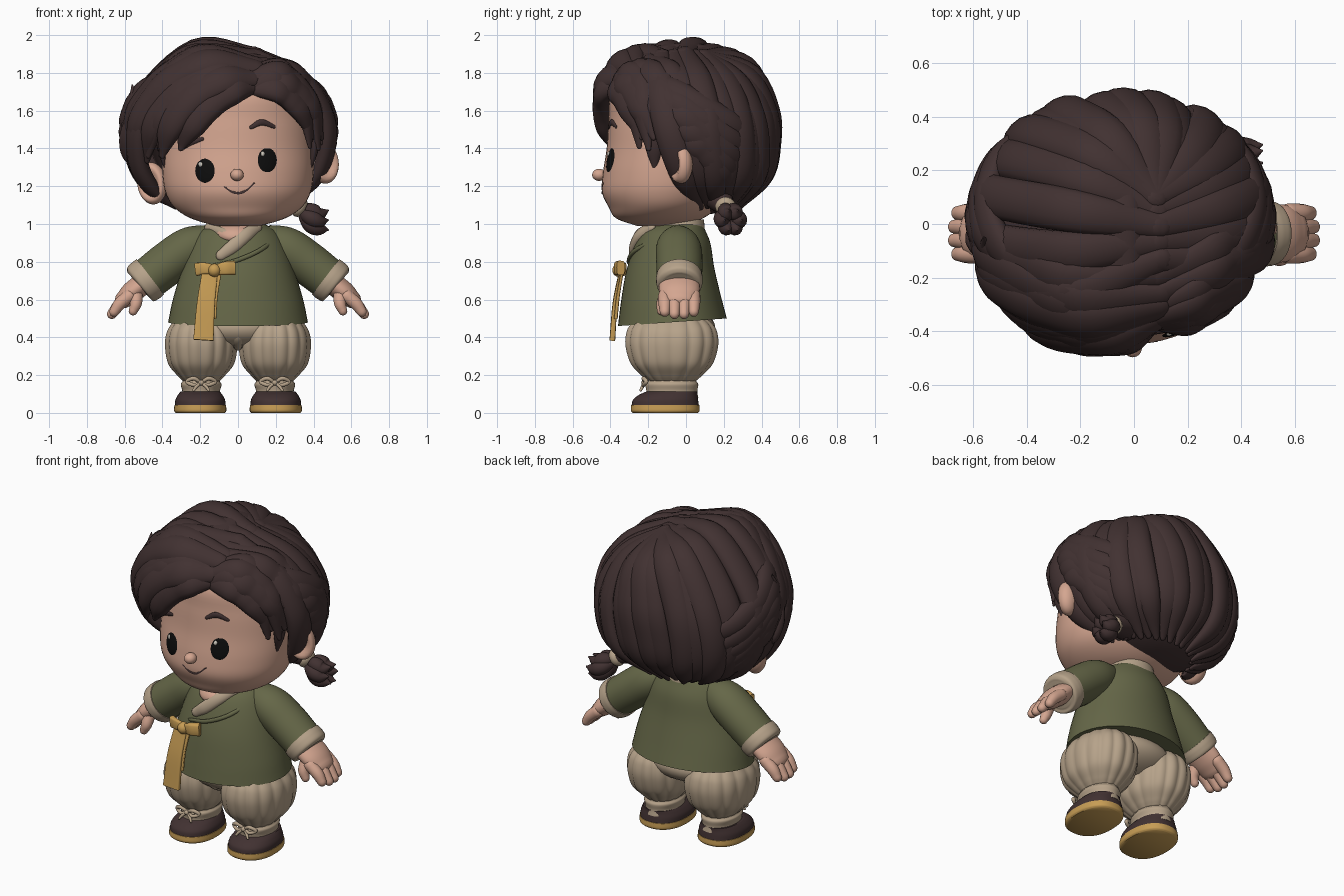
import bpy, bmesh, math
from mathutils import Vector

if "Cube" in bpy.data.objects:
    bpy.data.objects.remove(bpy.data.objects["Cube"])


def material(name, *rgb):
    m = bpy.data.materials.new(name)
    m.use_nodes = True
    m.diffuse_color = (*rgb, 1)
    bsdf = next(n for n in m.node_tree.nodes if n.type == "BSDF_PRINCIPLED")
    bsdf.inputs["Base Color"].default_value = (*rgb, 1)
    return m


SKIN = material("skin", .66, .38, .28)
HAIR = material("dark brown", .053, .031, .031)
GREEN = material("olive green", .13, .135, .064)
BEIGE = material("beige cloth", .47, .365, .255)
GOLD = material("ochre", .57, .335, .09)
BLACK = material("eye black", .004, .004, .004)
GLINT = material("eye glint", .6, .57, .5)


# ---- helpers ----
def smooth_path(points, n=6):
    v = [Vector(p) for p in points]
    v = [v[0] * 2 - v[1]] + v + [v[-1] * 2 - v[-2]]
    out = []
    for a, b, c, d in zip(v, v[1:], v[2:], v[3:]):
        for k in range(n):
            t = k / n
            out.append((b * 2 + (c - a) * t + (a * 2 - b * 5 + c * 4 - d) * t * t
                        + (b * 3 - a - c * 3 + d) * t ** 3) / 2)
    return out + [v[-2]]


def finish(name, bm, mat):
    bmesh.ops.recalc_face_normals(bm, faces=bm.faces)
    me = bpy.data.meshes.new(name)
    bm.to_mesh(me)
    bm.free()
    me.materials.append(mat)
    me.shade_smooth()
    me.set_sharp_from_angle(angle=math.radians(50))
    ob = bpy.data.objects.new(name, me)
    bpy.context.scene.collection.objects.link(ob)
    return ob


def bridge(name, rings, mat):
    bm = bmesh.new()
    loops = [[bm.verts.new(p) for p in ring] for ring in rings]
    n = len(loops[0])
    for a, b in zip(loops, loops[1:]):
        for i in range(n):
            j = (i + 1) % n
            bm.faces.new((a[i], a[j], b[j], b[i]))
    bm.faces.new(loops[0])
    bm.faces.new(loops[-1])
    return finish(name, bm, mat)


def rounded(angle, power):
    c, s = math.cos(angle), math.sin(angle)
    return (math.copysign(abs(c) ** (2 / power), c), math.copysign(abs(s) ** (2 / power), s))


def loft(name, rows, mat, x=0, seg=48, power=2, pleat=0, folds=8, tilt=0):
    """Rows are (z, half width, half depth, centre y)."""
    rings = []
    for z, rx, ry, cy in smooth_path(rows):
        ring = []
        for i in range(seg):
            a = math.tau * i / seg
            c, s = rounded(a, power)
            k = 1 - pleat * (1 - abs(math.sin(folds * a)))
            ring.append((x + rx * c * k, cy + ry * s * k, z + tilt * ry * s))
        rings.append(ring)
    return bridge(name, rings, mat)


def front_y(rows, x, z):
    """Front surface of a loft at x and z."""
    fine = smooth_path(rows)
    z = min(max(z, fine[0][0]), fine[-1][0])
    for a, b in zip(fine, fine[1:]):
        if z <= b[0]:
            r = a.lerp(b, (z - a[0]) / (b[0] - a[0]))
            return r[3] - r[2] * math.sqrt(max(0, 1 - (x / r[1]) ** 2))


def tube(name, points, mat, flat=1, up=(0, 1, 0), centre=None, round_ends=True, power=2, seg=14):
    """Sweep through (x, y, z, radius) points; flat scales the section along up."""
    path = smooth_path(points)
    spots = [(p.to_3d(), p[3]) for p in path]
    tans = [(spots[min(i + 1, len(spots) - 1)][0] - spots[max(i - 1, 0)][0]).normalized()
            for i in range(len(spots))]
    stations = [(p, r, t) for (p, r), t in zip(spots, tans)]
    if round_ends:
        (p, r, t), (q, s, u) = stations[0], stations[-1]
        caps = [math.radians(d) for d in (25, 50, 70, 86)]
        stations = ([(p - t * r * math.sin(a), r * math.cos(a), t) for a in reversed(caps)] + stations
                    + [(q + u * s * math.sin(a), s * math.cos(a), u) for a in caps])
    rings = []
    for p, r, t in stations:
        side = t.cross(p - centre if centre else Vector(up)).normalized()
        n = side.cross(t)
        ring = []
        for i in range(seg):
            c, s = rounded(math.tau * (i + .5) / seg, power)
            ring.append(p + side * r * c + n * r * flat * s)
        rings.append(ring)
    return bridge(name, rings, mat)


def stroke(name, rows, points, mat, flat=.4):
    return tube(name, [(x, front_y(rows, x, z), z, r) for x, z, r in points], mat, flat)


def decal(name, rows, cx, cz, w, h, mat, lift):
    rings = []
    for k in (1, .9, .6, .3, .05):
        ring = []
        for i in range(28):
            a = math.tau * i / 28
            x, z = cx + w * k * math.cos(a), cz + h * k * math.sin(a)
            ring.append((x, front_y(rows, x, z) + .002 - lift * math.sqrt(1.01 - k * k), z))
        rings.append(ring)
    return bridge(name, rings, mat)


def ball(name, loc, size, mat, tilt=0):
    bm = bmesh.new()
    bmesh.ops.create_uvsphere(bm, u_segments=28, v_segments=18, radius=1)
    ob = finish(name, bm, mat)
    ob.location, ob.scale, ob.rotation_euler[1] = loc, size, tilt
    return ob


# ---- head and face ----
HEAD = [(.99, .12, .12, -.14), (1.03, .25, .23, -.14), (1.09, .34, .29, -.12), (1.17, .385, .335, -.11),
        (1.27, .4, .34, -.1), (1.4, .4, .34, -.08), (1.55, .385, .335, -.075), (1.7, .34, .32, -.07),
        (1.82, .2, .2, -.04)]
loft("head", HEAD, SKIN)
loft("neck", [(.9, .11, .1, -.07), (1.08, .11, .1, -.07)], SKIN)
ball("nose", (-.005, -.46, 1.26), (.035, .037, .032), SKIN)
for label, x, z in (("left", .155, 1.338), ("right", -.175, 1.282)):
    decal(label + "_eye", HEAD, x, z, .052, .065, BLACK, .009)
    decal(label + "_eye_glint", HEAD, x - .023, z + .033, .012, .015, GLINT, .015)
stroke("left_brow", HEAD, [(.07, 1.512, .01), (.125, 1.538, .017), (.19, 1.515, .01)], HAIR, .6)
stroke("right_brow", HEAD, [(-.29, 1.4, .009), (-.25, 1.43, .016), (-.19, 1.45, .01)], HAIR, .6)
stroke("mouth", HEAD, [(-.07, 1.195, .004), (-.02, 1.166, .006), (.03, 1.17, .006), (.085, 1.215, .004)], HAIR)

# ears with a hollow front
for label, side, z in (("left", 1, 1.325), ("right", -1, 1.215)):
    ear = ball(label + "_ear", (side * .455, -.03, z), (.082, .062, .112), SKIN, -.15)
    ear.rotation_euler[2] = side * .45
    for v in ear.data.vertices:
        r = math.hypot(v.co.x, v.co.z)
        if v.co.y < 0 and r < .8:
            v.co.y *= .2 + .8 * (r / .8) ** 2

# ---- hair ----
CROWN = Vector((-.05, 0, 1.5))
REACH = (.525, .452, .474)


def scalp(p, lift=1):
    """Project onto the hair volume: full at the forehead and nape, sloping at the upper sides."""
    d = Vector(p) - CROWN
    n = d.normalized()
    e = 2.05 + max(0, -n.y * n.z) - .9 * max(0, n.z * abs(n.x))
    k = sum(abs(d[i] / REACH[i]) ** e for i in range(3)) ** (1 / e)
    return CROWN + d * (lift / k)


bm = bmesh.new()
bmesh.ops.create_uvsphere(bm, u_segments=64, v_segments=48, radius=1)
for v in bm.verts:
    v.co = scalp(CROWN + v.co, .97)
    if v.co.z > 1.6 and v.co.y < .3:
        v.co = CROWN + (v.co - CROWN) * (1 - .12 * math.exp(-((v.co.x - .09) / .06) ** 2))


def bare(c):
    return c.y < -.12 and c.z < 1.72 or c.y < .04 and c.z < 1.42


bmesh.ops.delete(bm, geom=[f for f in bm.faces if bare(f.calc_center_median())], context="FACES")
cap = finish("hair_cap", bm, HAIR)
shell = cap.modifiers.new("thickness", "SOLIDIFY")
shell.thickness, shell.offset = .08, -1


def lock(name, a, b, r, bow, lift=1, root=.91):
    a, b, bow = Vector(a), Vector(b), Vector(bow)
    pts = []
    for t, k in ((0, .6), (.2, 1), (.4, 1), (.6, 1), (.8, .85), (1, .2)):
        p = scalp(a.lerp(b, t) + bow * 4 * t * (1 - t), lift * (root if t == 0 else 1))
        pts.append((*p, r * k))
    tube(name, pts, HAIR, .62, centre=CROWN)


def parting(t):
    return Vector((.085, -.44, 1.78)).lerp(Vector((.1, .12, 1.95)), t)


def outward(side, degrees, reach, z=0):
    a = math.radians(degrees)
    return Vector((side * reach * math.sin(a), -reach * math.cos(a), z))


BASE = Vector((CROWN.x, 0, 0))
for side, label, first in ((1, "left", 62), (-1, "right", 50)):
    # locks falling from the parting all round the head, swept backwards
    for i in range(14):
        deg = first + i * (175 - first) / 13
        low = deg > 98
        z = 1.07 if low else (1.46 if side > 0 else 1.36)
        end = BASE + outward(side, deg, .3 if low else .5, z)
        bow = outward(side, deg - (26 if 98 < deg < 165 else 6), .26, 0 if low else .14)
        lock(f"{label}_lock_{i}", parting(min(1, i / 9)), end, .082, bow, .985 + .025 * (i % 2))
    # long locks sweeping over the sides to the back
    for j in range(5):
        start = BASE + outward(side, 56 + 7 * j, .46, 1.82 - .08 * j)
        end = BASE + outward(side, 150 - 5 * j, .4, 1.42 - .07 * j)
        lock(f"{label}_swept_lock_{j}", start, end, .075, outward(side, 102, .26), 1.015, .97)
    # sideburn in front of the ear
    tube(label + "_sideburn", [(side * .41, -.18, 1.52, .055), (side * .405, -.17, 1.4, .045),
                               (side * .385, -.165, 1.29, .008)], HAIR, .5, up=(1, 0, 0))

# fringe, parted off centre
right_tips = [(-.31, -.4, 1.4), (-.41, -.34, 1.36), (-.5, -.22, 1.33), (-.55, -.1, 1.3), (-.58, .02, 1.32)]
for i, tip in enumerate(right_tips):
    h = .05 + .035 * i
    lock(f"right_fringe_{i}", parting(.08 * i), tip, .092, (-h, -h / 2, h), .995 + .025 * (i % 2), .93)
left_tips = [(.385, -.25, 1.41), (.43, -.2, 1.4), (.46, -.14, 1.43)]
for i, tip in enumerate(left_tips):
    lock(f"left_fringe_{i}", parting(.1 * i), tip, .075, (.16, -.04, .22), .995 + .025 * (i % 2), .93)
tube("hair_flick", [(-.36, -.28, 1.7, .05), (-.49, -.16, 1.65, .05), (-.545, -.09, 1.66, .03),
                    (-.56, -.05, 1.735, .004)], HAIR, .8)
tube("right_temple_curl", [(-.54, -.1, 1.55, .06), (-.575, -.06, 1.45, .055), (-.57, -.02, 1.36, .04),
                           (-.52, -.02, 1.31, .008)], HAIR, .8)

# side ponytail and its tie
tube("ponytail_root", [(.2, .16, 1.16, .09), (.33, .21, 1.09, .045)], HAIR)
ball("ponytail_tie", (.325, .21, 1.09), (.04, .055, .055), BEIGE, .5)
for i in range(6):
    a = math.tau * i / 6
    dy, dz = .045 * math.cos(a), .045 * math.sin(a)
    tube(f"ponytail_lock_{i}", [(.33, .21, 1.07, .02), (.38, .23 + dy * .9, 1.035 + dz * .9, .042),
                                (.43, .24 + dy, 1.015 + dz, .038), (.475, .25 + dy, 1.02 + dz * 1.3, .006)], HAIR)

# ---- jacket ----
JACKET = [(.48, .37, .288, -.072), (.6, .345, .265, -.08), (.75, .3, .235, -.085), (.88, .255, .205, -.075),
          (.96, .205, .17, -.07), (1.0, .14, .14, -.055)]
loft("jacket", JACKET, GREEN, tilt=.07)
loft("collar_band", [(.96, .165, .15, -.05), (1.025, .135, .135, -.04)], BEIGE)
decal("neck_opening", JACKET, -.02, .96, .09, .05, SKIN, .03)
stroke("collar_under", JACKET, [(-.16, .985, .022), (-.08, .955, .024), (-.02, .92, .02)], BEIGE, .6)
stroke("collar_over", JACKET, [(.1, .985, .03), (.04, .94, .035), (-.03, .88, .036), (-.09, .835, .028)],
       BEIGE, .6)
stroke("lapel_edge", JACKET, [(.22, .95, .01), (.13, .87, .012), (0, .81, .012), (-.13, .78, .01)], GREEN, .8)

# ---- ribbon tie ----
tube("ribbon_long_tail", [(-.15, -.345, .74, .042), (-.17, -.375, .58, .048), (-.183, -.39, .385, .054)],
     GOLD, .28, round_ends=False, power=6, seg=20)
tube("ribbon_short_tail", [(-.12, -.34, .74, .032), (-.145, -.36, .62, .038), (-.155, -.372, .5, .04)],
     GOLD, .25, round_ends=False, power=6, seg=20)
tube("ribbon_loop", [(-.12, -.35, .755, .025), (-.07, -.36, .765, .036), (-.02, -.345, .768, .038)],
     GOLD, .6, round_ends=False, power=4)
tube("ribbon_end", [(-.12, -.35, .755, .025), (-.17, -.355, .765, .03), (-.22, -.33, .76, .035)],
     GOLD, .5, round_ends=False, power=4)
ball("ribbon_knot", (-.125, -.355, .755), (.035, .035, .035), GOLD)

# ---- arms, trousers and shoes ----
TROUSER = [(.17, .1, .13, -.075), (.2, .13, .165, -.075), (.26, .177, .22, -.075), (.35, .194, .248, -.075),
           (.42, .187, .245, -.075), (.47, .16, .22, -.075), (.53, .11, .15, -.075)]
for s, label in ((1, "left"), (-1, "right")):
    tube(label + "_sleeve", [(s * .14, -.045, .92, .08), (s * .25, -.04, .875, .112),
                             (s * .36, -.035, .8, .116), (s * .48, -.035, .707, .112)], GREEN, 1.06,
         round_ends=False, seg=28)
    tube(label + "_cuff", [(s * .464, -.035, .72, .119), (s * .49, -.035, .7, .12), (s * .518, -.035, .678, .112),
                           (s * .524, -.035, .673, .08)], BEIGE, 1.03, round_ends=False, seg=28)
    tube(label + "_palm", [(s * .49, -.035, .695, .058), (s * .56, -.035, .64, .058),
                           (s * .605, -.035, .6, .047)], SKIN, 1.85, seg=24)
    for i in range(4):
        y = -.112 + .051 * i
        reach = .012 if i in (1, 2) else 0
        tube(f"{label}_finger_{i}", [(s * .575, y, .62, .036), (s * .625, y, .578, .034),
                                     (s * (.655 + reach), y, .536 - reach, .027)], SKIN)
    tube(label + "_thumb", [(s * .54, -.1, .63, .036), (s * .54, -.125, .58, .032),
                            (s * .555, -.13, .54, .024)], SKIN)

    x = s * .195
    loft(label + "_trouser_leg", TROUSER, BEIGE, x, 128, 2.1, .045, 8)
    loft(label + "_ankle_wrap", [(.08, .11, .14, -.075), (.115, .1, .135, -.075), (.15, .108, .14, -.075),
                                 (.17, .098, .13, -.075), (.2, .11, .14, -.075)], BEIGE, x)
    for side in (1, -1):
        tube(f"{label}_ankle_bow_{side}", [(x, -.215, .16, .009), (x + side * .04, -.225, .183, .011),
                                           (x + side * .075, -.21, .165, .011), (x + side * .04, -.225, .148, .01),
                                           (x, -.215, .16, .009)], BEIGE)
        tube(f"{label}_ankle_tie_{side}", [(x, -.22, .16, .008), (x + side * .025, -.23, .14, .009),
                                           (x + side * .04, -.24, .12, .007)], BEIGE)
    ball(label + "_ankle_knot", (x, -.222, .16), (.016, .015, .015), BEIGE)
    x = s * .2
    loft(label + "_sole", [(0, .13, .172, -.11), (.012, .138, .182, -.11), (.042, .137, .181, -.11)], GOLD, x, power=2.3)
    loft(label + "_shoe", [(.04, .134, .178, -.11), (.07, .131, .172, -.108), (.095, .118, .155, -.095),
                           (.112, .104, .136, -.076)], HAIR, x, power=2.3)

ball("trouser_seat", (0, -.07, .45), (.28, .225, .12), BEIGE)
tube("trouser_fold", [(0, -.22, .5, .05), (0, -.235, .42, .045), (0, -.18, .35, .02)], BEIGE)
